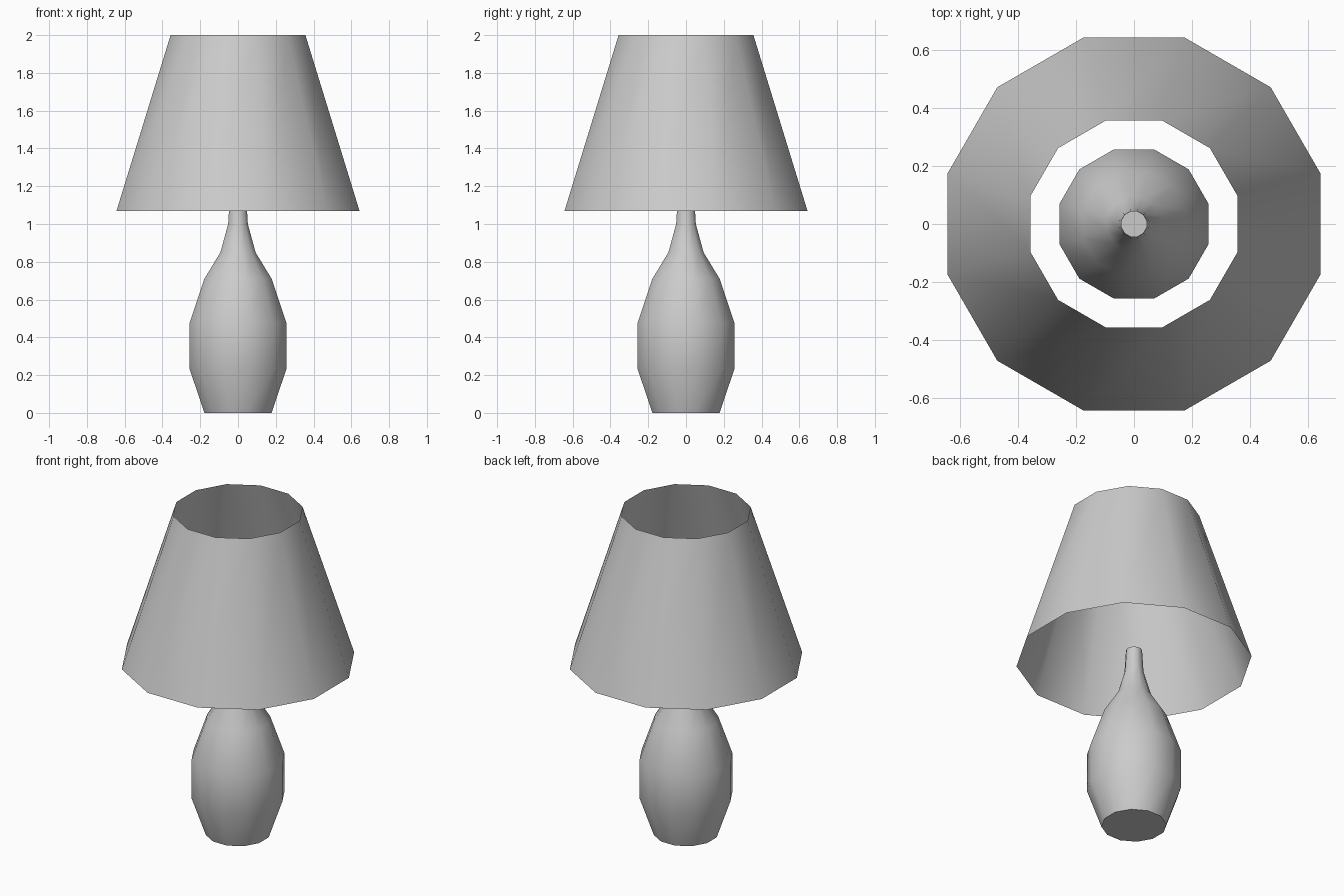
import bpy
import math

SIDES = 12

cube = bpy.data.objects.get("Cube")
if cube:
    bpy.data.objects.remove(cube, do_unlink=True)

# One plain grey for the whole lamp
grey = bpy.data.materials.new("light grey")
grey.use_nodes = True
colour = (0.6, 0.6, 0.6, 1)
grey.diffuse_color = colour
grey.node_tree.nodes["Principled BSDF"].inputs["Base Color"].default_value = colour


def lathe(name, profile, capped):
    """Turn (flat-to-centre distance, height) rings into a faceted solid."""
    verts, faces = [], []
    for apothem, z in profile:
        radius = apothem / math.cos(math.pi / SIDES)
        for i in range(SIDES):
            a = 2 * math.pi * (i + 0.5) / SIDES
            verts.append((radius * math.cos(a), radius * math.sin(a), z))
    for ring in range(len(profile) - 1):
        low, high = ring * SIDES, (ring + 1) * SIDES
        for i in range(SIDES):
            j = (i + 1) % SIDES
            faces.append((low + i, low + j, high + j, high + i))
    if capped:
        faces.append(tuple(reversed(range(SIDES))))
        faces.append(tuple(range(len(verts) - SIDES, len(verts))))
    mesh = bpy.data.meshes.new(name)
    mesh.from_pydata(verts, [], faces)
    mesh.materials.append(grey)
    obj = bpy.data.objects.new(name, mesh)
    bpy.context.collection.objects.link(obj)
    bpy.ops.object.select_all(action="DESELECT")
    obj.select_set(True)
    bpy.context.view_layer.objects.active = obj
    bpy.ops.object.shade_smooth_by_angle(angle=math.radians(60))
    return obj


# Vase-shaped base with a slim neck
lathe("lamp_base", [(0.178, 0), (0.257, 0.235), (0.257, 0.475), (0.178, 0.71),
                    (0.093, 0.85), (0.052, 1.0), (0.044, 1.14)], capped=True)

# Open, thin conical shade
lathe("lamp_shade", [(0.643, 1.07), (0.357, 2.0)], capped=False)
